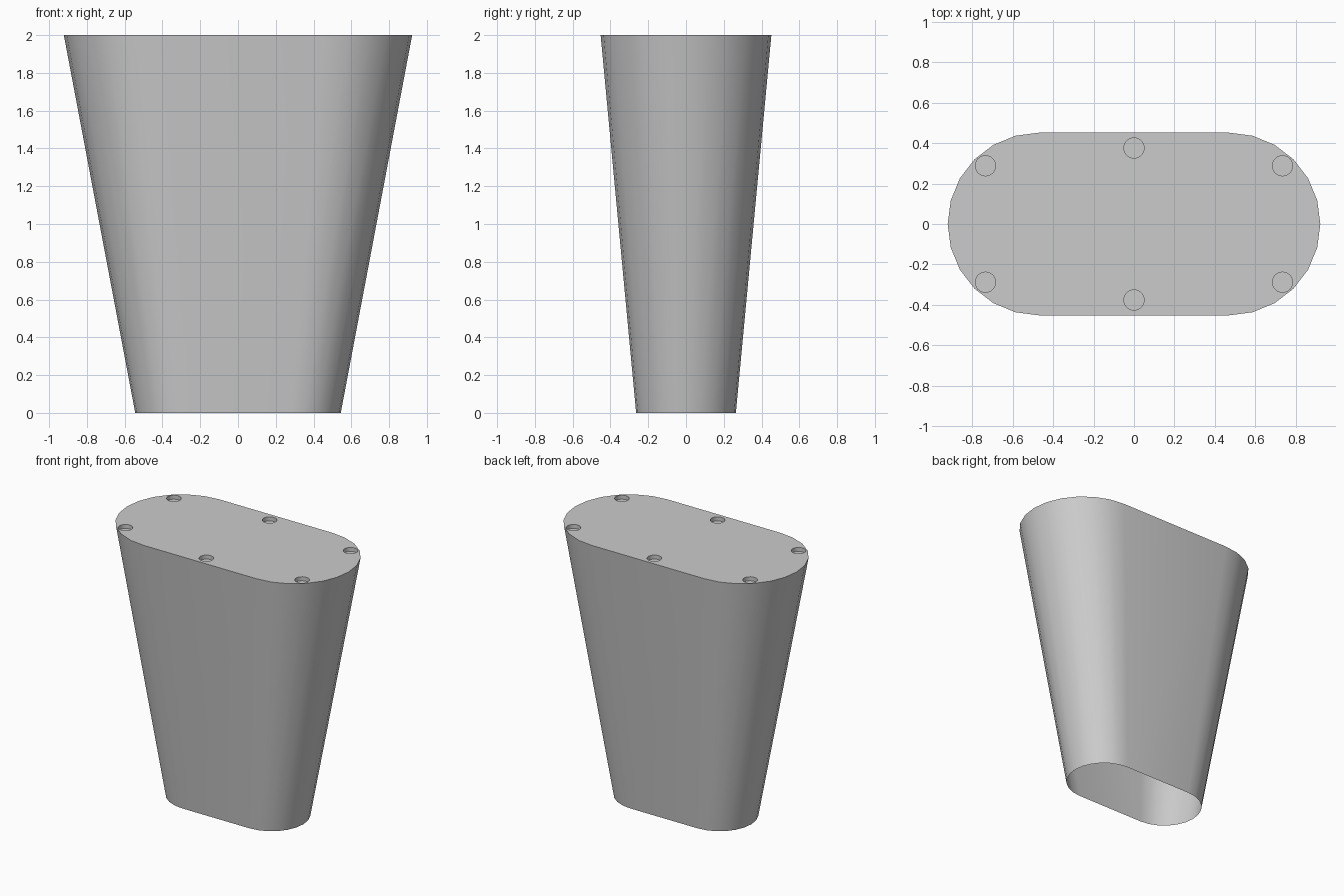
import bpy, bmesh
from math import sin, cos, pi

if "Cube" in bpy.data.objects:
    bpy.data.objects.remove(bpy.data.objects["Cube"])

HEIGHT = 2.0
HOLE_R, HOLE_DEPTH = 0.05, 0.03
HOLES = [(x, y * s) for s in (1, -1) for x, y in ((-0.735, 0.288), (0, 0.376), (0.735, 0.288))]

bm = bmesh.new()


def make_loop(points, z):
    return [bm.verts.new((x, y, z)) for x, y in points]


def loop_edges(loop):
    edges = []
    for a, b in zip(loop, loop[1:] + loop[:1]):
        edges.append(bm.edges.get((a, b)) or bm.edges.new((a, b)))
    return edges


def bridge(lower, upper):
    n = len(lower)
    for i in range(n):
        j = (i + 1) % n
        bm.faces.new((lower[i], lower[j], upper[j], upper[i]))


def stadium(offset, r, seg=12):
    pts = []
    for side, start in ((1, -pi / 2), (-1, pi / 2)):
        for i in range(seg + 1):
            a = start + pi * i / seg
            pts.append((side * offset + r * cos(a), r * sin(a)))
    return pts


def circle(cx, cy, r, seg=24):
    return [(cx + r * cos(2 * pi * i / seg), cy + r * sin(2 * pi * i / seg)) for i in range(seg)]


# Tapered shell, open underneath
bottom = make_loop(stadium(0.28, 0.264), 0)
top = make_loop(stadium(0.47, 0.452), HEIGHT)
bridge(bottom, top)

# Shallow round recesses in the top
fill = loop_edges(top)
for x, y in HOLES:
    rim = make_loop(circle(x, y, HOLE_R), HEIGHT)
    floor = make_loop(circle(x, y, HOLE_R), HEIGHT - HOLE_DEPTH)
    bridge(rim, floor)
    bm.faces.new(floor)
    fill += loop_edges(rim)

# Top plate around the recesses
bmesh.ops.triangle_fill(bm, edges=fill, use_beauty=True, normal=(0, 0, 1))
bmesh.ops.recalc_face_normals(bm, faces=bm.faces)
if max(bm.faces, key=lambda f: f.calc_area() * (abs(f.normal.z) > 0.9)).normal.z < 0:
    bmesh.ops.reverse_faces(bm, faces=bm.faces)

mesh = bpy.data.meshes.new("tapered_body")
bm.to_mesh(mesh)
bm.free()
body = bpy.data.objects.new("tapered_body", mesh)
bpy.context.collection.objects.link(body)
bpy.context.view_layer.objects.active = body
body.select_set(True)
bpy.ops.object.shade_smooth_by_angle(angle=pi / 6)
